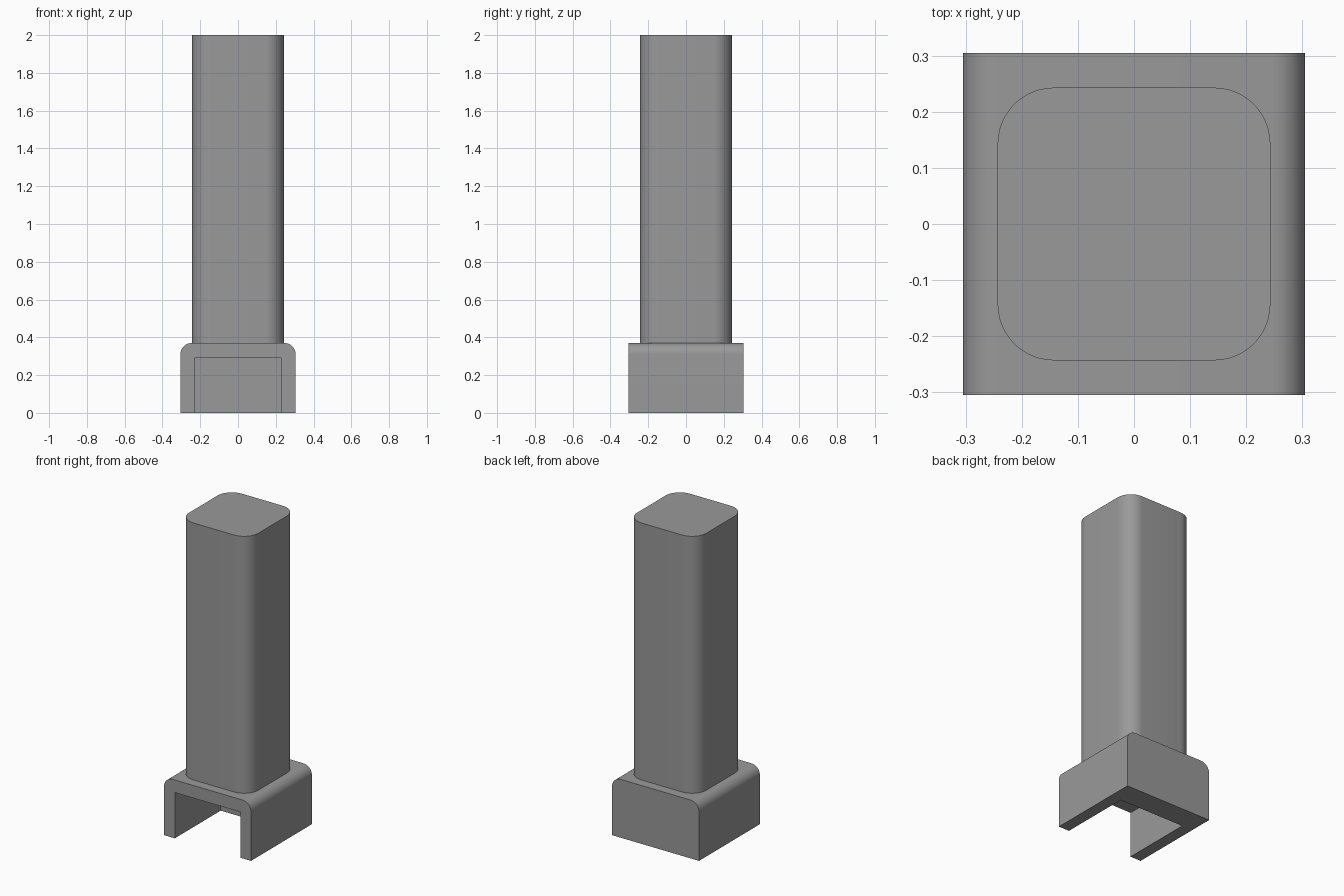
import bpy, math

cube = bpy.data.objects.get("Cube")
if cube:
    bpy.data.objects.remove(cube, do_unlink=True)

grey = bpy.data.materials.new("mid grey")
grey.use_nodes = True
colour = (0.32, 0.32, 0.32, 1)
grey.diffuse_color = colour
grey.node_tree.nodes["Principled BSDF"].inputs["Base Color"].default_value = colour


def box(name, x, y, z):
    """Box from (min, max) pairs."""
    bpy.ops.mesh.primitive_cube_add(size=1)
    ob = bpy.context.object
    ob.name = name
    for v in ob.data.vertices:
        v.co = [a + (c + 0.5) * (b - a) for c, (a, b) in zip(v.co, (x, y, z))]
    ob.data.materials.append(grey)
    return ob


def round_edges(ob, radius, chosen):
    """Bevel the edges whose two end points satisfy the rule."""
    weights = ob.data.attributes.new("bevel_weight_edge", "FLOAT", "EDGE")
    for e in ob.data.edges:
        a, b = (ob.data.vertices[i].co for i in e.vertices)
        weights.data[e.index].value = float(chosen(a, b))
    mod = ob.modifiers.new("round", "BEVEL")
    mod.limit_method = "WEIGHT"
    mod.width, mod.segments = radius, 12
    bpy.ops.object.modifier_apply(modifier=mod.name)


W, H = 0.305, 0.37

# Base: block with its two upper side edges rounded
base = box("base", (-W, W), (-W, W), (0, H))
round_edges(base, 0.06, lambda a, b: min(a.z, b.z) > 0.1 and abs(a.x - b.x) < 0.01)

# Recess open to the front and underneath
cutter = box("recess_cutter", (-0.23, 0.23), (-0.5, 0.155), (-0.2, 0.29))
cutter.hide_render = True
cutter.hide_set(True)
bpy.context.view_layer.objects.active = base
cut = base.modifiers.new("recess", "BOOLEAN")
cut.operation, cut.solver, cut.object = "DIFFERENCE", "EXACT", cutter
bpy.ops.object.modifier_apply(modifier=cut.name)
bpy.data.objects.remove(cutter, do_unlink=True)

# Column: tall post with rounded vertical corners
column = box("column", (-0.243, 0.243), (-0.243, 0.243), (H, 2))
round_edges(column, 0.1, lambda a, b: abs(a.z - b.z) > 0.1)

for ob in (base, column):
    bpy.ops.object.select_all(action="DESELECT")
    ob.select_set(True)
    bpy.context.view_layer.objects.active = ob
    bpy.ops.object.shade_smooth_by_angle(angle=math.radians(30))
